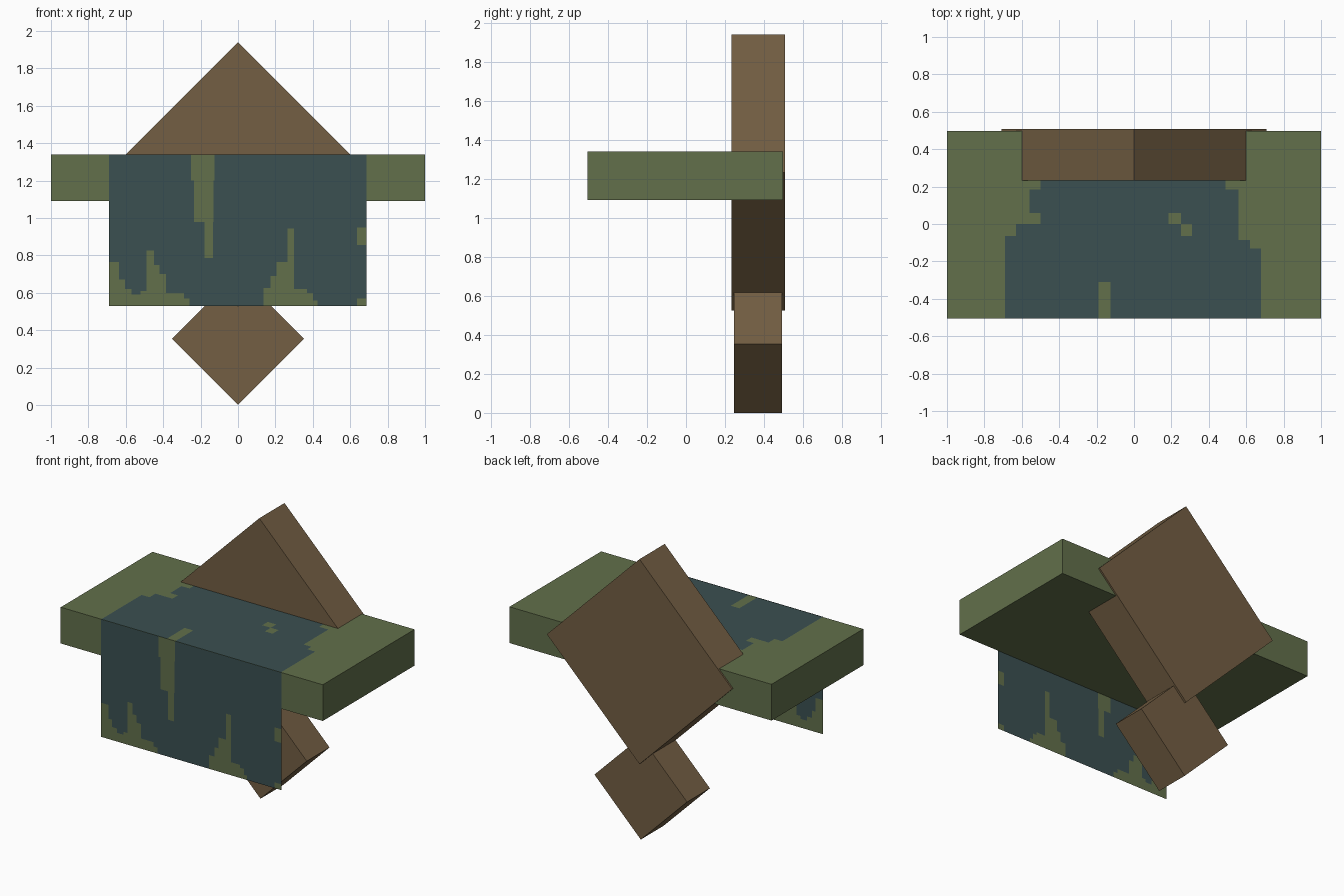
import bpy
import bmesh
import math
from mathutils import Matrix

if "Cube" in bpy.data.objects:
    bpy.data.objects.remove(bpy.data.objects["Cube"])


def material(name, srgb):
    m = bpy.data.materials.new(name)
    m.diffuse_color = [(c / 255) ** 2.2 for c in srgb] + [1]
    m.use_nodes = True
    m.node_tree.nodes["Principled BSDF"].inputs["Base Color"].default_value = m.diffuse_color
    return m


moss = material("moss green", (98, 111, 76))
teal = material("dark teal", (61, 81, 82))
brown = material("earth brown", (115, 95, 69))


def finish(name, bm, mats):
    mesh = bpy.data.meshes.new(name)
    bm.to_mesh(mesh)
    bm.free()
    for m in mats:
        mesh.materials.append(m)
    ob = bpy.data.objects.new(name, mesh)
    bpy.context.collection.objects.link(ob)
    return ob


def patterned_sheet(bm, u_range, v_range, patches, place):
    """Rectangle cut along the patch edges; faces inside a patch are green (0), others teal (1)."""
    us = sorted({*u_range, *(p[i] for p in patches for i in (0, 1))})
    vs = sorted({*v_range, *(p[i] for p in patches for i in (2, 3))})
    grid = [[bm.verts.new(place(u, v)) for v in vs] for u in us]
    for i in range(len(us) - 1):
        for j in range(len(vs) - 1):
            f = bm.faces.new((grid[i][j], grid[i + 1][j], grid[i + 1][j + 1], grid[i][j + 1]))
            u, v = (us[i] + us[i + 1]) / 2, (vs[j] + vs[j + 1]) / 2
            f.material_index = 0 if any(a < u < b and c < v < d for a, b, c, d in patches) else 1


def diamond(name, side, z, y0, y1):
    """Square block standing on one corner."""
    bm = bmesh.new()
    bmesh.ops.create_cube(bm, size=1)
    bm.transform(Matrix.Translation((0, (y0 + y1) / 2, z))
                 @ Matrix.Rotation(math.radians(45), 4, 'Y')
                 @ Matrix.Diagonal((side, y1 - y0, side, 1)))
    return finish(name, bm, [brown])


# Diamond blocks at the back
diamond("large_diamond_block", 1.0, 1.233, 0.232, 0.507)
diamond("small_diamond_block", 0.5, 0.354, 0.245, 0.493)

# Flat slab with the cloth pattern on its top face
Y0, Y1, Z0, Z1 = -0.504, 0.496, 1.09, 1.34
top_green = [
    (-1, -0.69, Y0, Y1), (0.68, 1, Y0, Y1), (-1, 1, 0.235, Y1),
    (-0.69, -0.63, -0.065, 0.235), (-0.63, -0.56, 0, 0.235),
    (-0.56, -0.5, 0, 0.06), (-0.56, -0.5, 0.185, 0.235),
    (0.62, 0.68, -0.13, 0.235), (0.56, 0.62, -0.085, 0.235), (0.49, 0.56, 0.185, 0.235),
    (0.185, 0.25, 0, 0.06), (0.25, 0.31, -0.065, 0), (-0.19, -0.125, Y0, -0.31),
]
bm = bmesh.new()
patterned_sheet(bm, (-1, 1), (Y0, Y1), top_green, lambda u, v: (u, v, Z1))
rim = [e for e in bm.edges if e.is_boundary]
walls = bmesh.ops.extrude_edge_only(bm, edges=rim)["geom"]
for v in (g for g in walls if isinstance(g, bmesh.types.BMVert)):
    v.co.z = Z0
low = [e for e in bm.edges if e.is_boundary]
bmesh.ops.contextual_create(bm, geom=low)
for f in bm.faces:
    if f.calc_center_median().z < Z1 - 0.01:
        f.material_index = 0
bmesh.ops.recalc_face_normals(bm, faces=bm.faces)
finish("slab", bm, [moss, teal])

# Hanging front cloth: ragged hem as (left, right, height) columns, plus a drip and spots
H = 0.53
hem = [
    (-0.69, -0.635, 0.765), (-0.635, -0.605, 0.67), (-0.605, -0.57, 0.62), (-0.57, -0.52, 0.59),
    (-0.52, -0.49, 0.61), (-0.49, -0.45, 0.825), (-0.45, -0.42, 0.75), (-0.42, -0.385, 0.7),
    (-0.385, -0.29, 0.6), (-0.29, -0.26, 0.57), (0.135, 0.175, 0.625), (0.175, 0.205, 0.69),
    (0.205, 0.265, 0.765), (0.265, 0.3, 0.945), (0.3, 0.37, 0.62), (0.37, 0.4, 0.6),
    (0.4, 0.425, 0.56), (0.635, 0.686, 0.57),
]
cloth_green = [(a, b, H, h) for a, b, h in hem]
cloth_green += [(-0.25, -0.125, 1.2, Z1), (-0.235, -0.13, 0.98, 1.2),
                (-0.18, -0.135, 0.785, 0.98), (0.635, 0.686, 0.855, 0.95)]
bm = bmesh.new()
patterned_sheet(bm, (-0.69, 0.686), (H, Z1), cloth_green, lambda u, v: (u, -0.507, v))
finish("front_cloth", bm, [moss, teal])
